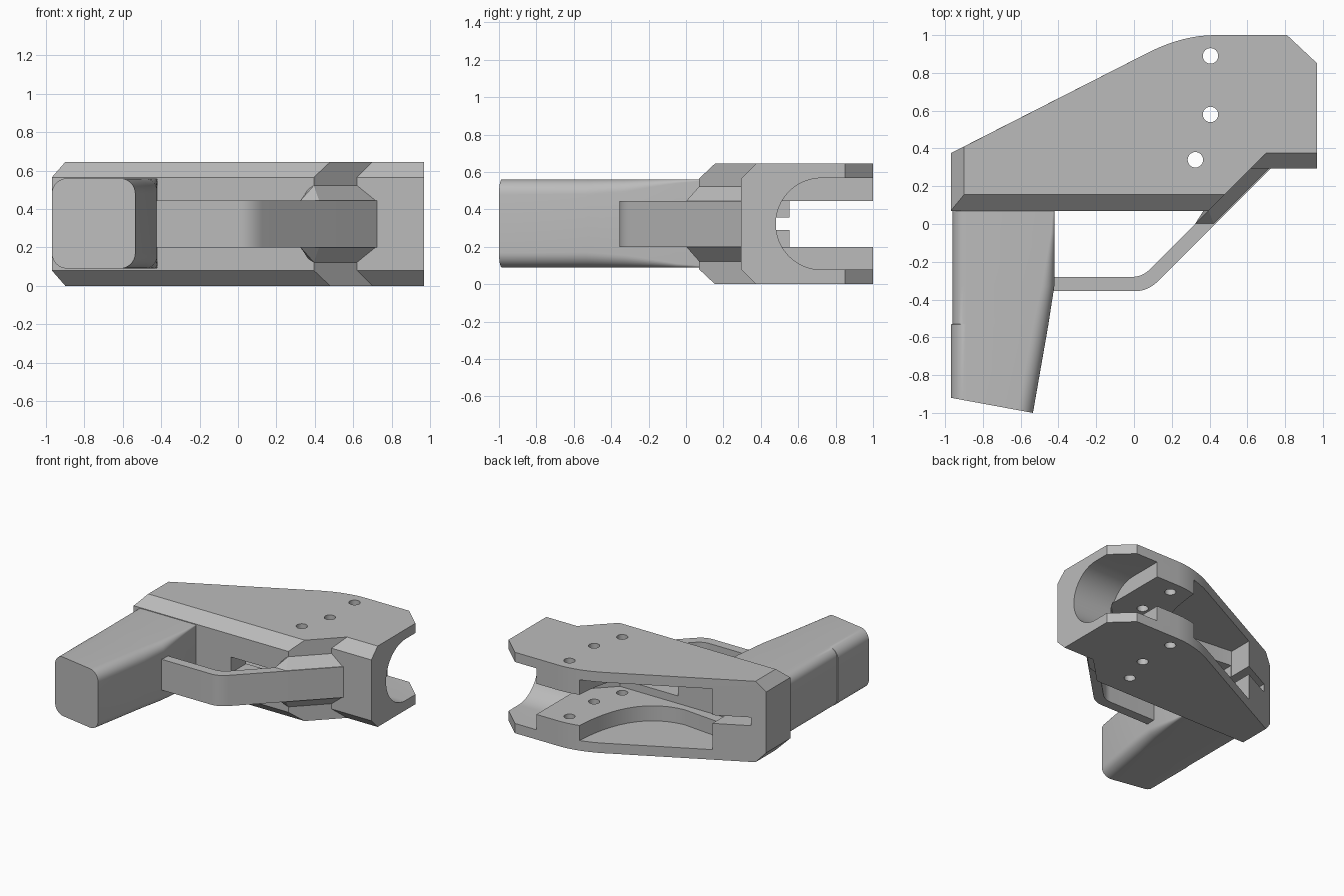
import bpy, bmesh, math
from mathutils import Vector

if "Cube" in bpy.data.objects:
    bpy.data.objects.remove(bpy.data.objects["Cube"], do_unlink=True)

grey = bpy.data.materials.new("plain_grey")
grey.use_nodes = True
GREY = (0.5, 0.5, 0.5, 1)
grey.diffuse_color = GREY
grey.node_tree.nodes["Principled BSDF"].inputs["Base Color"].default_value = GREY

MID = 0.3225   # height of the symmetry plane


def loft(name, rings):
    """Skin equal-length rings of points and cap both ends."""
    bm = bmesh.new()
    loops = [[bm.verts.new(p) for p in ring] for ring in rings]
    n = len(loops[0])
    for a, b in zip(loops, loops[1:]):
        for i in range(n):
            j = (i + 1) % n
            bm.faces.new((a[i], a[j], b[j], b[i]))
    bm.faces.new(loops[0])
    bm.faces.new(loops[-1])
    bmesh.ops.recalc_face_normals(bm, faces=bm.faces)
    mesh = bpy.data.meshes.new(name)
    bm.to_mesh(mesh)
    bm.free()
    mesh.materials.append(grey)
    ob = bpy.data.objects.new(name, mesh)
    bpy.context.collection.objects.link(ob)
    return ob


def prism(name, outline, z0, z1):
    return loft(name, [[(x, y, z) for x, y in outline] for z in (z0, z1)])


def bend(a, corner, b, steps=8):
    """Quadratic curve that rounds a corner."""
    a, c, b = Vector(a), Vector(corner), Vector(b)
    return [tuple(a * (1 - t) ** 2 + c * 2 * t * (1 - t) + b * t * t)
            for t in (i / steps for i in range(steps + 1))]


def arc(cx, cy, r, start, end, steps):
    return [(cx + r * math.cos(math.radians(start + (end - start) * i / steps)),
             cy + r * math.sin(math.radians(start + (end - start) * i / steps)))
            for i in range(steps + 1)]


def cut(target, cutter):
    cutter.hide_render = True
    mod = target.modifiers.new("cut", "BOOLEAN")
    mod.operation = "DIFFERENCE"
    mod.solver = "EXACT"
    mod.object = cutter
    bpy.context.view_layer.objects.active = target
    bpy.ops.object.modifier_apply(modifier=mod.name)
    bpy.data.objects.remove(cutter, do_unlink=True)


# Frame body: chamfered along the front and the left end
back = [(0.97, 0.85), (0.81, 1.0)] + bend((0.43, 1.0), (0.26, 1.0), (0.08, 0.91))
wide = [(-0.97, 0.07), (0.395, 0.07), (0.62, 0.295), (0.97, 0.295)] + back + [(-0.97, 0.375)]
narrow = [(-0.9, 0.155), (0.48, 0.155), (0.7, 0.375), (0.97, 0.375)] + back + [(-0.9, 0.41)]
body = loft("frame_body", [[(x, y, z) for x, y in ring] for ring, z in
                           ((narrow, 0), (wide, 0.08), (wide, 0.565), (narrow, 0.645))])

# Cavity open to the back, with curved inner shoulders
shoulder = bend((0.26, 1.1), (0.26, 0.36), (-0.21, 0.32), 14)
cut(body, prism("cavity", shoulder + [(-0.62, 0.36), (-0.62, 1.1)], 0.08, 0.565))

# Central slot between the shoulders
cut(body, prism("central_slot", [(-0.615, 0.26), (0.4, 0.26), (0.63, 0.49),
                                 (0.63, 1.1), (-0.615, 1.1)], 0.2, 0.445))

# Narrow slot into the left end
cut(body, prism("end_slot", [(-0.87, 0.24), (-0.6, 0.24), (-0.6, 1.1), (-0.87, 1.1)],
                MID - 0.033, MID + 0.033))

# Opening through the front wall
cut(body, prism("front_opening", [(-0.11, -0.1), (0.28, -0.1), (0.28, 0.3), (-0.11, 0.3)],
                0.26, 0.385))

# Round-bottomed socket in the right end
socket = arc(0.725, MID, 0.245, 90, 270, 32) + [(1.1, MID - 0.245), (1.1, MID + 0.245)]
cut(body, loft("socket", [[(x, y, z) for y, z in socket] for x in (0.62, 1.1)]))

# Bolt holes
for x, y in ((0.405, 0.89), (0.405, 0.58), (0.325, 0.34)):
    cut(body, prism("bolt_hole", arc(x, y, 0.041, 0, 345, 23), -0.1, 0.8))

# Guard bar
outer = [(-0.45, -0.355)] + bend((0.01, -0.355), (0.075, -0.355), (0.13, -0.3)) + [(0.73, 0.3)]
inner = [(-0.45, -0.28)] + bend((-0.01, -0.28), (0.045, -0.28), (0.09, -0.235)) + [(0.625, 0.3)]
guard = prism("guard_bar", outer + inner[::-1], 0.2, 0.445)

# Sloped gussets joining the guard to the body, above and below
gussets = []
for name, side in (("upper_gusset", 1), ("lower_gusset", -1)):
    base, tip = MID + side * 0.115, MID + side * 0.2
    bm = bmesh.new()
    for p in ((0.32, -0.005, base), (0.425, -0.005, base), (0.73, 0.3, base),
              (0.6, 0.31, base), (0.38, 0.09, base), (0.395, 0.07, tip),
              (0.62, 0.295, tip), (0.6, 0.31, tip), (0.38, 0.09, tip)):
        bm.verts.new(p)
    bmesh.ops.convex_hull(bm, input=bm.verts)
    bmesh.ops.dissolve_limit(bm, angle_limit=0.02, verts=bm.verts, edges=bm.edges)
    bmesh.ops.recalc_face_normals(bm, faces=bm.faces)
    mesh = bpy.data.meshes.new(name)
    bm.to_mesh(mesh)
    bm.free()
    mesh.materials.append(grey)
    gusset = bpy.data.objects.new(name, mesh)
    bpy.context.collection.objects.link(gusset)
    gussets.append(gusset)


# Handle: rounded section, front corners sharpen towards the body, slanted end
def handle_ring(y, left, right, r_left, r_right, slant=0):
    low, high = 0.09, 0.56
    pts = []
    for x, z, r, start in ((right - r_right, high - r_right, r_right, 0),
                           (left + r_left, high - r_left, r_left, 90),
                           (left + r_left, low + r_left, r_left, 180),
                           (right - r_right, low + r_right, r_right, 270)):
        pts += arc(x, z, r, start, start + 90, 8)
    return [(x, y - slant * (x - left), z) for x, z in pts]


handle = loft("handle", [
    handle_ring(0.12, -0.96, -0.42, 0.07, 0.004),
    handle_ring(-0.05, -0.96, -0.42, 0.07, 0.02),
    handle_ring(-0.33, -0.96, -0.422, 0.07, 0.065),
    handle_ring(-0.53, -0.96, -0.453, 0.07, 0.08),
    handle_ring(-0.531, -0.97, -0.453, 0.08, 0.08),
    handle_ring(-0.92, -0.97, -0.535, 0.08, 0.08, 0.184)])

# Smooth the rounded areas, keep corners sharp
bpy.ops.object.select_all(action="DESELECT")
for ob in [body, guard, handle] + gussets:
    ob.select_set(True)
bpy.context.view_layer.objects.active = body
bpy.ops.object.shade_smooth_by_angle(angle=math.radians(25))
